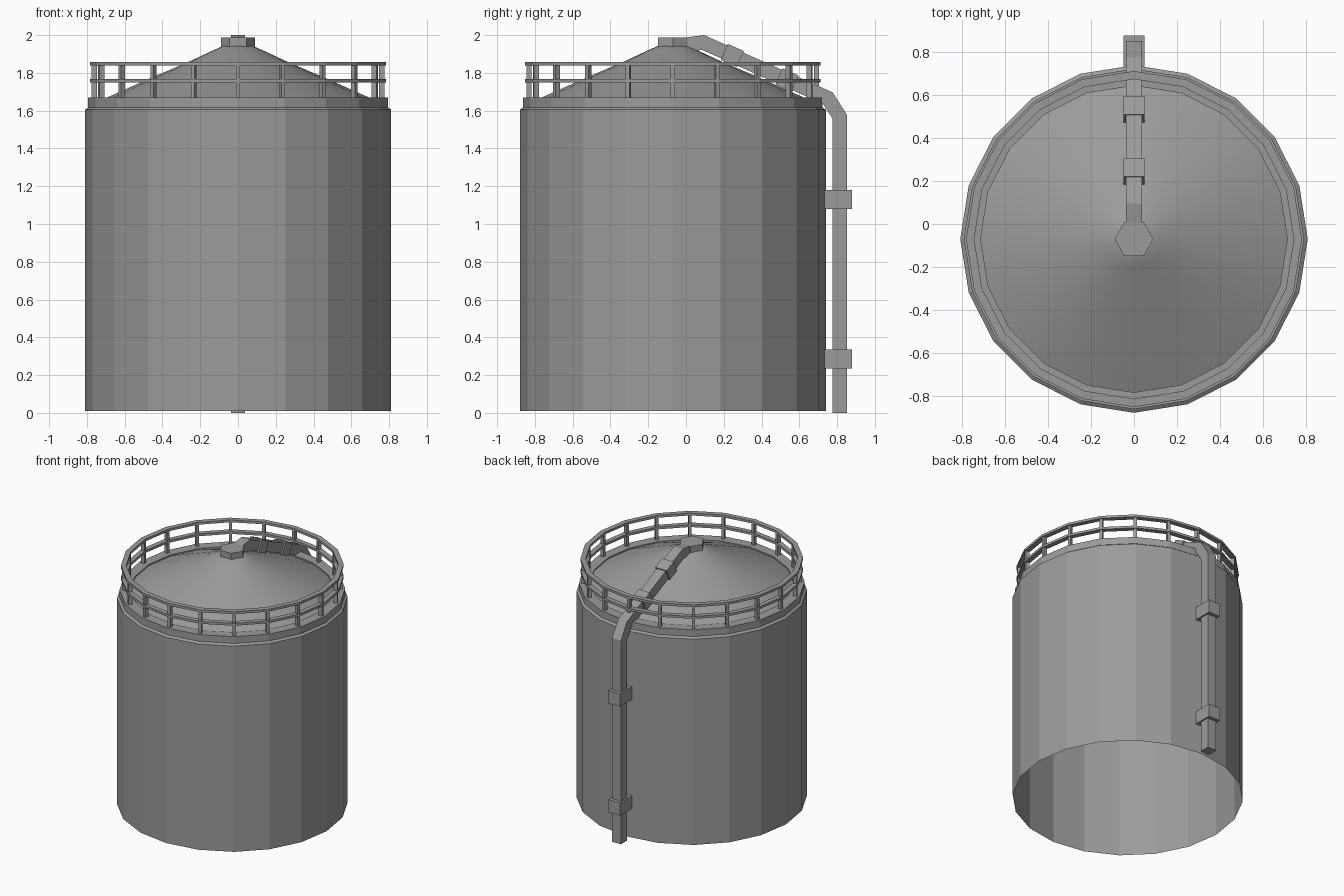
import bpy, bmesh, math
from mathutils import Vector, Matrix

old = bpy.data.objects.get("Cube")
if old:
    bpy.data.objects.remove(old, do_unlink=True)

SIDES = 20
CY = -0.07  # tank axis

steel = bpy.data.materials.new("grey_steel")
steel.use_nodes = True
grey = (0.33, 0.33, 0.33, 1)
steel.diffuse_color = grey
steel.node_tree.nodes["Principled BSDF"].inputs["Base Color"].default_value = grey


def finish(name, bm, loc=(0, 0, 0)):
    bmesh.ops.recalc_face_normals(bm, faces=bm.faces)
    mesh = bpy.data.meshes.new(name)
    bm.to_mesh(mesh)
    bm.free()
    mesh.materials.append(steel)
    ob = bpy.data.objects.new(name, mesh)
    ob.location = loc
    bpy.context.collection.objects.link(ob)
    return ob


def lathe(name, profile, sides=SIDES, closed=False):
    """Revolve (radius, z) points about the tank axis."""
    bm = bmesh.new()
    rings = []
    for r, z in profile:
        rings.append([bm.verts.new((r * math.cos(a), r * math.sin(a), z))
                      for a in (math.tau * i / sides for i in range(sides))])
    pairs = list(zip(rings, rings[1:]))
    if closed:
        pairs.append((rings[-1], rings[0]))
    for low, high in pairs:
        for i in range(sides):
            j = (i + 1) % sides
            bm.faces.new((low[i], low[j], high[j], high[i]))
    return finish(name, bm, (0, CY, 0))


def add_box(bm, size, matrix):
    bmesh.ops.create_cube(bm, size=1, matrix=matrix @ Matrix.Diagonal((*size, 1)))


# Open-bottomed wall with a stepped rim
wall = lathe("tank_wall", [(0.81, 0.01), (0.81, 1.605), (0.793, 1.617),
                           (0.793, 1.67), (0.715, 1.67), (0.715, 1.66)])

# Smooth conical roof
roof = lathe("roof", [(0.715, 1.66), (0.48, 1.765), (0.25, 1.864),
                      (0.13, 1.92), (0.08, 1.942), (0.04, 1.947)])
bpy.context.view_layer.objects.active = roof
roof.select_set(True)
bpy.ops.object.shade_smooth_by_angle(angle=math.radians(30))
roof.select_set(False)

# Hexagonal vent cap
bm = bmesh.new()
bmesh.ops.create_cone(bm, cap_ends=True, segments=6, radius1=0.091, radius2=0.091,
                      depth=0.048, matrix=Matrix.Rotation(math.pi / 6, 4, "Z"))
cap = finish("vent_cap", bm, (0, CY, 1.964))
# keep two corners on the x axis
if max(v.co.x for v in cap.data.vertices) < 0.085:
    cap.rotation_euler.z = math.pi / 6

# Guard rails and their posts
for name, low, high in (("top_rail", 1.84, 1.858), ("middle_rail", 1.75, 1.768)):
    lathe(name, [(0.745, low), (0.783, low), (0.783, high), (0.745, high)], closed=True)
bm = bmesh.new()
for i in range(SIDES):
    turn = Matrix.Rotation(math.tau * i / SIDES, 4, "Z")
    add_box(bm, (0.028, 0.022, 0.18), turn @ Matrix.Translation((0.761, 0, 1.755)))
finish("rail_posts", bm, (0, CY, 0))

# Square pipe: mitred sweep along a path in the y-z plane
path = [Vector((0, y, z)) for y, z in
        ((0.814, 0), (0.814, 1.568), (0.75, 1.667), (0.09, 1.961), (-0.01, 1.948))]
half = 0.038
bm = bmesh.new()
rings = []
for i, p in enumerate(path):
    before = (p - path[i - 1]).normalized() if i else None
    after = (path[i + 1] - p).normalized() if i < len(path) - 1 else None
    before, after = before or after, after or before
    tangent = (before + after).normalized()
    side = tangent.cross(Vector((1, 0, 0))) * (half / tangent.dot(before))
    across = Vector((half, 0, 0))
    rings.append([bm.verts.new(p + c) for c in
                  (across + side, side - across, -across - side, across - side)])
for a, b in zip(rings, rings[1:]):
    for k in range(4):
        m = (k + 1) % 4
        bm.faces.new((a[k], a[m], b[m], b[k]))
bm.faces.new(rings[0])
bm.faces.new(rings[-1])
finish("pipe", bm)

# Pipe clamps on the wall and on the roof
bm = bmesh.new()
for z in (0.285, 1.13):
    add_box(bm, (0.1, 0.145, 0.1), Matrix.Translation((0, 0.807, z)))
finish("wall_clamps", bm)
bm = bmesh.new()
run = path[2] - path[3]
slope = math.atan2(run.z, run.y)
for y in (0.245, 0.535):
    centre = path[3] + run * ((y - path[3].y) / run.y)
    add_box(bm, (0.1, 0.093, 0.093),
            Matrix.Translation(centre) @ Matrix.Rotation(slope, 4, "X"))
finish("roof_clamps", bm)
